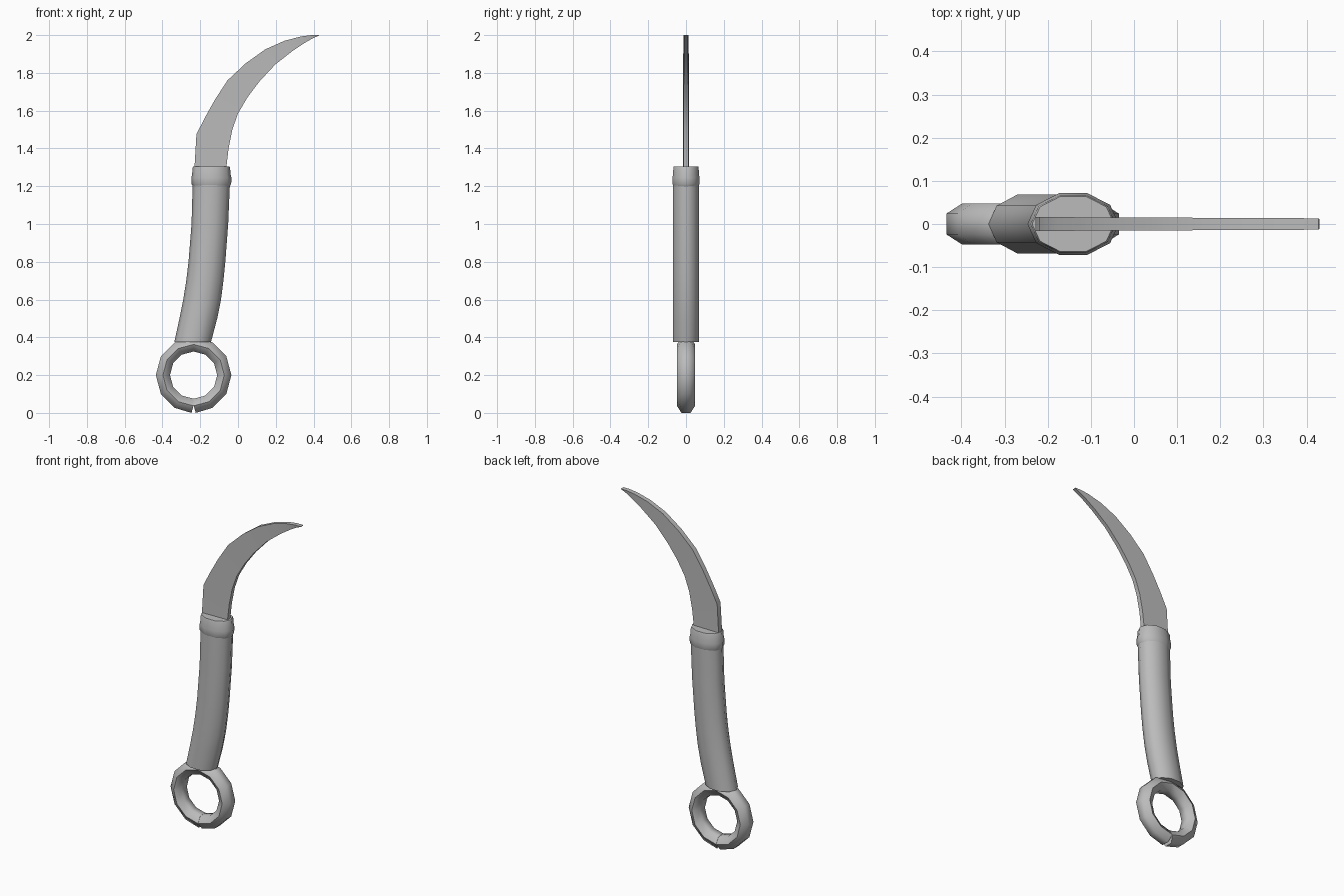
import bpy, bmesh
from math import sin, cos, tau, radians

if "Cube" in bpy.data.objects:
    bpy.data.objects.remove(bpy.data.objects["Cube"])

steel = bpy.data.materials.new("plain_grey")
steel.use_nodes = True
GREY = (0.5, 0.5, 0.5, 1)
steel.diffuse_color = GREY
steel.node_tree.nodes["Principled BSDF"].inputs["Base Color"].default_value = GREY


def loft(name, sections, sharp):
    """Skin a list of equal closed cross-sections and cap both ends."""
    bm = bmesh.new()
    rings = [[bm.verts.new(p) for p in s] for s in sections]
    n = len(rings[0])
    for a, b in zip(rings, rings[1:]):
        for i in range(n):
            j = (i + 1) % n
            bm.faces.new((a[i], a[j], b[j], b[i]))
    bm.faces.new(rings[0])
    bm.faces.new(rings[-1])
    bmesh.ops.recalc_face_normals(bm, faces=bm.faces)
    mesh = bpy.data.meshes.new(name)
    bm.to_mesh(mesh)
    bm.free()
    mesh.materials.append(steel)
    obj = bpy.data.objects.new(name, mesh)
    bpy.context.collection.objects.link(obj)
    bpy.ops.object.select_all(action="DESELECT")
    obj.select_set(True)
    bpy.context.view_layer.objects.active = obj
    bpy.ops.object.shade_smooth_by_angle(angle=radians(sharp))
    return obj


def oval(x, z, rx, ry, sides=10):
    return [(x + rx * cos(tau * i / sides), ry * sin(tau * i / sides), z)
            for i in range(sides)]


# Curved grip: height, left edge, right edge
grip = [(0.375, -0.337, -0.143), (0.5, -0.31, -0.11), (0.6, -0.29, -0.09),
        (0.7, -0.274, -0.077), (0.8, -0.262, -0.067), (1.0, -0.246, -0.052),
        (1.21, -0.24, -0.043)]
loft("grip", [oval((l + r) / 2, z, (r - l) / 2, 0.072) for z, l, r in grip], 50)

# Collar: height and half width
collar = [(1.197, 0.096), (1.212, 0.105), (1.245, 0.106), (1.262, 0.102),
          (1.298, 0.099), (1.305, 0.095)]
loft("collar", [oval(-0.141, z, r, r * 0.71) for z, r in collar], 50)

# Finger ring: hexagonal section swept round, split at the bottom
ring = []
for k in range(13):
    a = radians(-90 + 30 * k)
    section = []
    for i in range(6):
        t = tau * (i + 0.5) / 6
        dr = 0.0375 * cos(t) / cos(tau / 12)
        x, z = (0.1625 + dr) * cos(a), (0.1625 + dr) * sin(a)
        if k in (0, 12):
            x += (1 if k == 0 else -1) * max(dr * 0.3, 0.0005)
        section.append((-0.235 + x, 0.048 * sin(t), 0.2 + z))
    ring.append(section)
loft("finger_ring", ring, 65)

# Hooked blade: matching points on the spine and the cutting edge
spine = [(-0.234, 1.25), (-0.23, 1.305), (-0.22, 1.475), (-0.177, 1.56),
         (-0.124, 1.655), (-0.056, 1.76), (0.04, 1.85), (0.145, 1.925),
         (0.246, 1.97), (0.335, 1.993), (0.39, 2.0), (0.428, 2.0)]
edge = [(-0.063, 1.25), (-0.061, 1.305), (-0.05, 1.40), (-0.03, 1.50),
        (0.0, 1.585), (0.05, 1.67), (0.114, 1.755), (0.198, 1.845),
        (0.294, 1.92), (0.355, 1.96), (0.395, 1.983), (0.43, 1.998)]
blade = []
for k, ((sx, sz), (ex, ez)) in enumerate(zip(spine, edge)):
    back = 0.017 - 0.004 * k / 11
    front = back * 0.8
    blade.append([(sx, -back, sz), (ex, -front, ez),
                  (ex, front, ez), (sx, back, sz)])
loft("blade", blade, 40)
